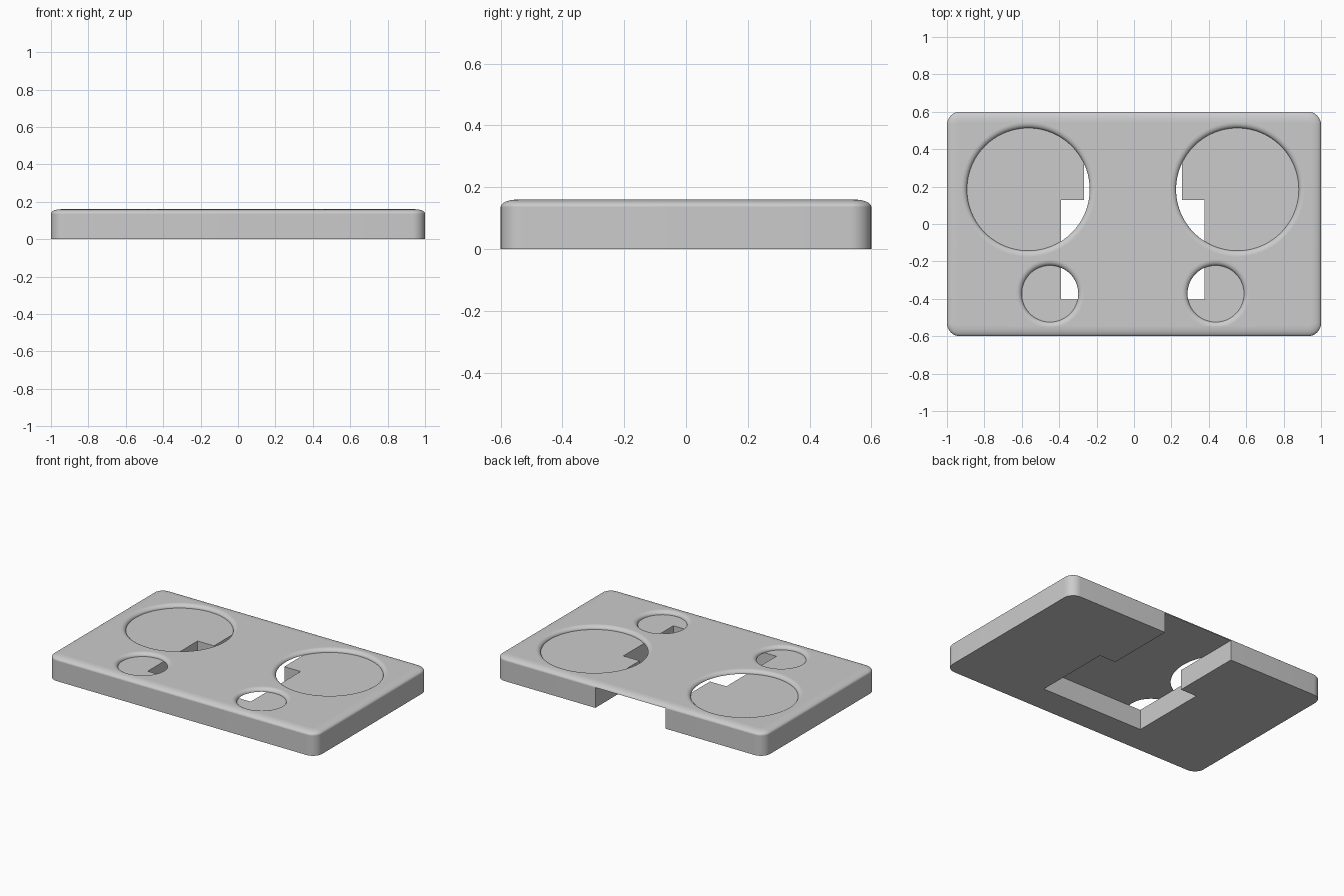
import bpy
import bmesh
from math import radians, sin, cos, pi

cube = bpy.data.objects.get("Cube")
if cube:
    bpy.data.objects.remove(cube, do_unlink=True)

HALF_X, HALF_Y, CORNER = 1.0, 0.6, 0.07
TOP, SEAM = 0.16, 0.137
EDGE_W, RIM_W = 0.055, 0.03
STEPS = 8
SHIFT = -0.006
# Recesses: offset of centre from the middle line, y, radius
HOLES = [(0.559, 0.185, 0.328), (0.443, -0.373, 0.151)]

grey = bpy.data.materials.new("plain grey")
grey.use_nodes = True
colour = (0.6, 0.6, 0.6, 1)
grey.diffuse_color = colour
grey.node_tree.nodes["Principled BSDF"].inputs["Base Color"].default_value = colour


def finish(bm, name):
    bmesh.ops.recalc_face_normals(bm, faces=bm.faces[:])
    mesh = bpy.data.meshes.new(name)
    bm.to_mesh(mesh)
    bm.free()
    mesh.materials.append(grey)
    obj = bpy.data.objects.new(name, mesh)
    bpy.context.collection.objects.link(obj)
    return obj


def outline(inset):
    """Rounded rectangle, counter-clockwise from the right side."""
    r = CORNER - inset
    pts = []
    for k, (sx, sy) in enumerate([(1, 1), (-1, 1), (-1, -1), (1, -1)]):
        for i in range(STEPS + 1):
            a = pi / 2 * (k + i / STEPS)
            pts.append((sx * (HALF_X - CORNER) + r * cos(a),
                        sy * (HALF_Y - CORNER) + r * sin(a)))
    return pts


def circle(x, y, r, n=96):
    return [(x + r * cos(2 * pi * i / n), y + r * sin(2 * pi * i / n)) for i in range(n)]


# Base slab with a stepped slot open at the back
slot = [(0.262, HALF_Y), (0.262, 0.127), (0.384, 0.127), (0.384, -0.405)]
notch = [(SHIFT + x, y) for x, y in slot] + [(SHIFT - x, y) for x, y in reversed(slot)]
rim = outline(0)
profile = rim[:STEPS + 1] + notch + rim[STEPS + 1:]
bm = bmesh.new()
floor = bm.faces.new([bm.verts.new((x, y, 0)) for x, y in profile])
walls = bmesh.ops.extrude_face_region(bm, geom=[floor], use_keep_orig=True)
moved = [g for g in walls["geom"] if isinstance(g, bmesh.types.BMVert)]
bmesh.ops.translate(bm, verts=moved, vec=(0, 0, SEAM))
bmesh.ops.triangulate(bm, faces=[f for f in bm.faces if len(f.verts) > 4])
base = finish(bm, "base_slab")
bpy.context.view_layer.objects.active = base
base.select_set(True)
bpy.ops.object.shade_smooth_by_angle(angle=radians(30))
base.select_set(False)

# Thin cover with four round openings and softly rounded edges
bm = bmesh.new()
low_edges, high_edges = [], []


def rounded_edge(loop, width):
    """Strip curving from the seam up to the flat top; loop(d) is the offset outline."""
    rings = []
    for i in range(STEPS + 1):
        a = pi / 2 * i / STEPS
        z = SEAM + (TOP - SEAM) * sin(a)
        rings.append([bm.verts.new((x, y, z)) for x, y in loop(width * (1 - cos(a)))])
    n = len(rings[0])
    for lower, upper in zip(rings, rings[1:]):
        for j in range(n):
            k = (j + 1) % n
            bm.faces.new((lower[j], lower[k], upper[k], upper[j])).smooth = True
    for ring, store in ((rings[0], low_edges), (rings[-1], high_edges)):
        store.extend(bm.edges.get((ring[j], ring[(j + 1) % n])) for j in range(n))


rounded_edge(outline, EDGE_W)
for off, y, r in HOLES:
    for side in (-1, 1):
        rounded_edge(lambda d: circle(SHIFT + side * off, y, r + d), RIM_W)
for edges in (low_edges, high_edges):
    bmesh.ops.triangle_fill(bm, use_beauty=True, edges=edges)
finish(bm, "top_cover")
